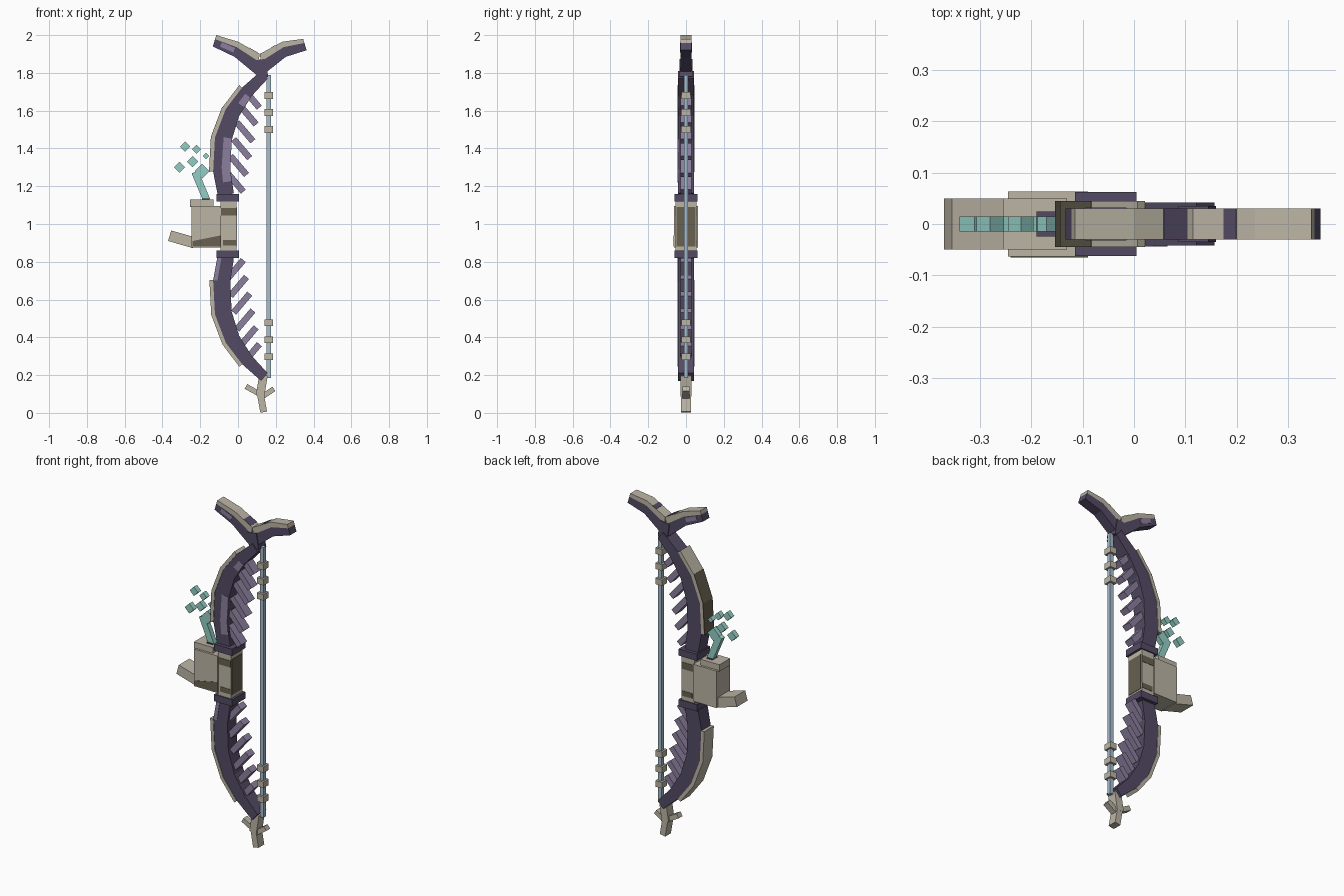
import bpy, bmesh
from mathutils import Vector

if "Cube" in bpy.data.objects:
    bpy.data.objects.remove(bpy.data.objects["Cube"])


def material(name, *rgb):
    lin = [((c / 255 + 0.055) / 1.055) ** 2.4 for c in rgb] + [1]
    mat = bpy.data.materials.new(name)
    mat.use_nodes = True
    mat.diffuse_color = lin
    mat.node_tree.nodes["Principled BSDF"].inputs["Base Color"].default_value = lin
    return mat


bone = material("bone", 188, 181, 165)
brown = material("dark_brown", 104, 97, 80)
dark = material("dark_purple", 84, 75, 101)
light = material("light_purple", 140, 127, 158)
teal = material("teal", 148, 206, 197)
blue = material("string_blue", 168, 190, 205)


def strip(name, outer, inner, half_depth, mat, middle=0):
    """Chain of blocks between two matching x-z lines, given depth about y = middle."""
    bm = bmesh.new()
    front, back = middle - half_depth, middle + half_depth
    rings = []
    for o, i in zip(outer, inner):
        corners = ((o, front), (i, front), (i, back), (o, back))
        rings.append([bm.verts.new((p[0], y, p[1])) for p, y in corners])
    for a, b in zip(rings, rings[1:]):
        for k in range(4):
            bm.faces.new((a[k], a[k - 1], b[k - 1], b[k]))
    bm.faces.new(rings[0])
    bm.faces.new(rings[-1])
    bmesh.ops.recalc_face_normals(bm, faces=bm.faces)
    mesh = bpy.data.meshes.new(name)
    bm.to_mesh(mesh)
    bm.free()
    mesh.materials.append(mat)
    bpy.context.collection.objects.link(bpy.data.objects.new(name, mesh))


def bar(name, start, end, width, half_depth, mat):
    """Straight block running from start to end in the x-z plane."""
    start, end = Vector(start), Vector(end)
    along = (end - start).normalized() * width / 2
    side = Vector((-along.y, along.x))
    strip(name, [start + side, end + side], [start - side, end - side], half_depth, mat)


def box(name, left, right, bottom, top, half_depth, mat):
    middle = (left + right) / 2
    bar(name, (middle, bottom), (middle, top), right - left, half_depth, mat)


def plate(name, outer, inner, y, mat):
    """Thin painted plate lying on a front or back face."""
    strip(name, outer, inner, 0.002, mat, middle=y)


def limb_centre(z):
    return Vector((1.46 * abs(z - 1.33) ** 2.4 - 0.087, z))


def limb_line(heights, across, extra=0):
    """Line along the limb: across is -1 on the outer edge and 1 on the inner edge."""
    line = []
    for z in heights:
        along = (limb_centre(z + 0.01) - limb_centre(z - 0.01)).normalized()
        half_width = 0.046 - 0.09 * (z - 1.33) ** 2
        line.append(limb_centre(z) + Vector((along.y, -along.x)) * (across * half_width + extra))
    return line


def keep(points):
    return points


def flip(points):
    return [(x, 1.98 - z) for x, z in points]


# Limbs with bone backing, collars and ribs; the lower half is the upper half flipped
bends = [1.28, 1.45, 1.59, 1.7]
spine = limb_line(bends, -1)
spine_bone = limb_line(bends, -1, -0.02)
heights = [1.15] + bends + [1.79]
for half, place in (("upper", keep), ("lower", flip)):
    strip(half + "_limb", place(limb_line(heights, -1)), place(limb_line(heights, 1)), 0.042, dark)
    strip(half + "_limb_bone", place(spine_bone), place(spine), 0.045, bone)
    bar(half + "_collar", *place([(-0.055, 1.12), (-0.055, 1.16)]), 0.12, 0.062, dark)
    for i in range(6):
        tip = Vector((0.113 - 0.017 * i, 1.616 - 0.089 * i))
        root = tip + Vector((-0.085, 0.1))
        bar(f"{half}_rib_{i + 1}", *place([root, tip]), 0.034, 0.028, light)

# Painted patches on the limbs
patch = [1.22, 1.3, 1.46]
plate("upper_limb_patch", limb_line(patch, 0), limb_line(patch, 1), -0.042, light)
patch = [1.64, 1.69]
plate("upper_tip_patch", limb_line(patch, 0), limb_line(patch, 1), -0.042, light)
patch = [1.16, 1.28]
plate("lower_limb_patch", flip(limb_line(patch, -1)), flip(limb_line(patch, -0.5)), -0.042, light)
strip("upper_bone_stain", limb_line(bends[:3], -1, -0.022), limb_line(bends[:3], -1, -0.018), 0.045, brown)

# Forked horns: a bone top layer over a dark body that deepens towards the fork
fork = Vector((0.115, 1.9))
for side, lean, tip, bend, stain in (("right", -1, (-0.115, 2), (0, 1.965), (0.5, 0.9)),
                                     ("left", 1, (0.345, 1.98), (0.235, 1.965), (0.3, 0.5))):
    tip, bend = Vector(tip), Vector(bend)
    top = [tip, bend, fork]
    low = [p + Vector((lean * 0.018, -depth)) for p, depth in zip(top, (0.06, 0.08, 0.11))]
    middle = [p.lerp(q, 0.36) for p, q in zip(top, low)]
    strip(side + "_horn_bone", top, middle, 0.03, bone)
    strip(side + "_horn", middle, low, 0.03, dark)
    start, end = (bend.lerp(fork, t) for t in stain)
    bar(side + "_horn_stain", start, end, 0.004, 0.03, dark)
bar("horn_stem", (0.115, 1.87), (0.13, 1.775), 0.06, 0.035, dark)
bar("horn_patch", (-0.09, 1.95), (-0.02, 1.92), 0.025, 0.032, light)

# Grip with stained faces
box("grip", -0.093, -0.008, 0.85, 1.125, 0.055, bone)
box("grip_inner_stain", -0.01, -0.005, 0.88, 1.09, 0.05, brown)
box("grip_upper_band", -0.092, -0.009, 1.045, 1.085, 0.057, brown)
box("grip_lower_band", -0.08, -0.01, 0.885, 0.915, 0.057, brown)

# Block, cap and spur on the outer side of the grip
box("block", -0.245, -0.09, 0.875, 1.095, 0.063, bone)
plate("block_stain", [(-0.24, 0.88), (-0.24, 0.91)], [(-0.09, 0.88), (-0.09, 0.94)], -0.063, brown)
box("block_cap", -0.255, -0.13, 1.09, 1.13, 0.05, bone)
box("cap_opening", -0.19, -0.15, 1.128, 1.134, 0.024, dark)
bar("spur", (-0.362, 0.938), (-0.23, 0.9), 0.058, 0.05, bone)

# Teal shoot and floating cubes standing on their corners
bar("shoot", (-0.228, 1.275), (-0.165, 1.125), 0.038, 0.015, teal)
cubes = [(-0.28, 1.41, 0.038), (-0.22, 1.395, 0.034), (-0.17, 1.36, 0.025),
         (-0.24, 1.33, 0.042), (-0.31, 1.3, 0.042), (-0.19, 1.28, 0.056)]
for i, (x, z, size) in enumerate(cubes):
    centre, reach = Vector((x, z)), Vector((1, 1)).normalized() * size / 2
    bar(f"floating_cube_{i + 1}", centre - reach, centre + reach, size, 0.015, teal)

# String with three beads near each end
box("string", 0.152, 0.175, 0.185, 1.79, 0.011, blue)
for end, first in (("upper", 1.59), ("lower", 0.387)):
    for i in range(3):
        z = first + 0.09 * (i - 1)
        box(f"{end}_bead_{i + 1}", 0.141, 0.185, z - 0.018, z + 0.018, 0.024, bone)

# Forked twig at the bottom
bar("twig_upper", (0.135, 0.2), (0.117, 0.09), 0.045, 0.028, bone)
bar("twig_lower", (0.116, 0.115), (0.136, 0.004), 0.036, 0.027, bone)
bar("right_twig_branch", (0.042, 0.14), (0.115, 0.1), 0.028, 0.018, bone)
bar("left_twig_branch", (0.19, 0.127), (0.12, 0.08), 0.028, 0.018, bone)
